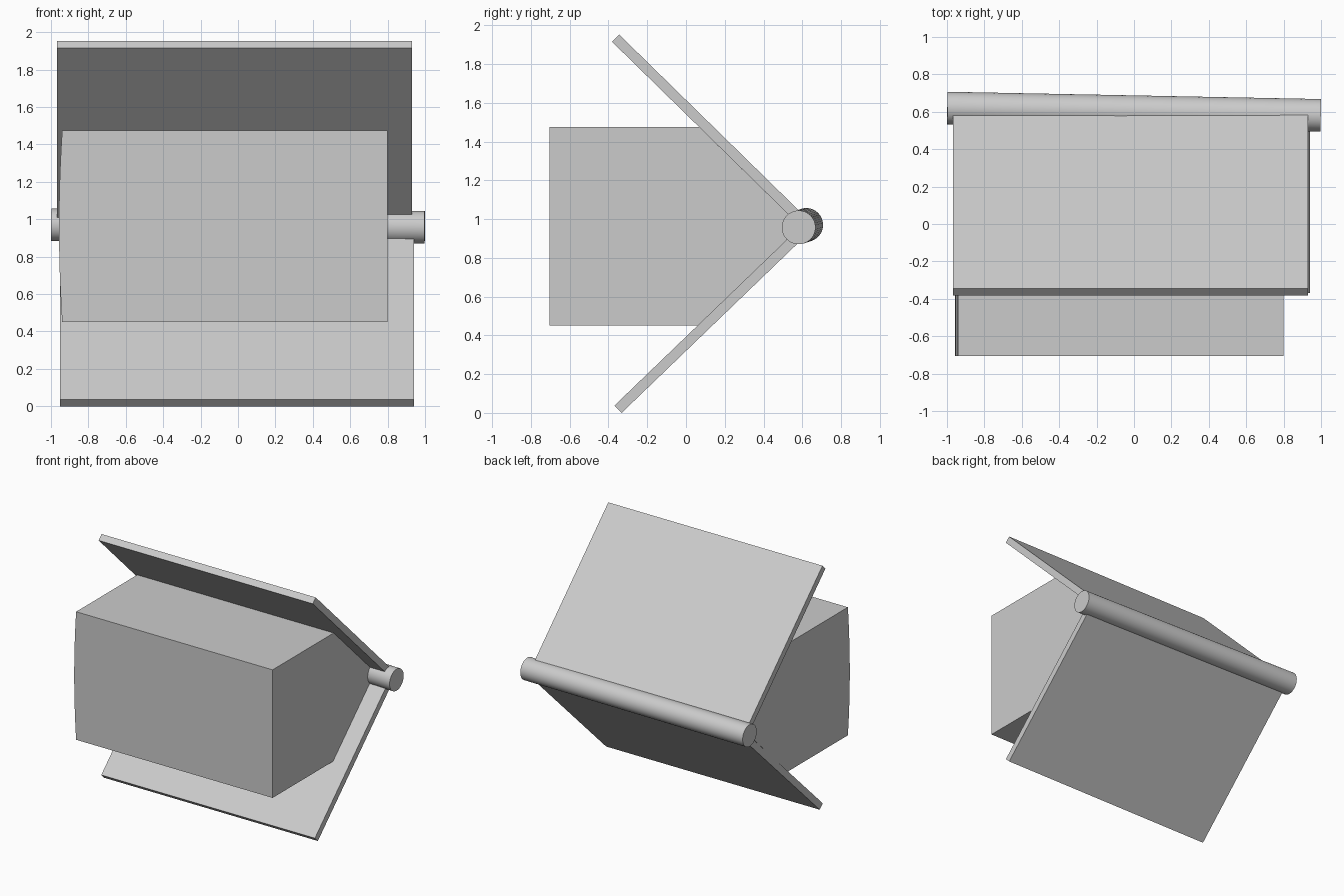
import bpy, bmesh, math
from mathutils import Vector

if "Cube" in bpy.data.objects:
    bpy.data.objects.remove(bpy.data.objects["Cube"])


def finish(name, bm):
    bmesh.ops.recalc_face_normals(bm, faces=bm.faces)
    me = bpy.data.meshes.new(name)
    bm.to_mesh(me)
    bm.free()
    ob = bpy.data.objects.new(name, me)
    bpy.context.collection.objects.link(ob)
    return ob


def prism(points, offset):
    """Flat outline pushed along an offset."""
    bm = bmesh.new()
    face = bm.faces.new([bm.verts.new(p) for p in points])
    ext = bmesh.ops.extrude_face_region(bm, geom=[face], use_keep_orig=True)
    verts = [g for g in ext["geom"] if isinstance(g, bmesh.types.BMVert)]
    bmesh.ops.translate(bm, verts=verts, vec=offset)
    return bm


# covers: thin boards that run into the spine (y, z outlines)
def cover(name, x0, x1, outline):
    finish(name, prism([(x0, y, z) for y, z in outline], (x1 - x0, 0, 0)))


cover("upper_cover", -0.967, 0.93,
      [(-0.382, 1.915), (-0.345, 1.952), (0.60, 1.027), (0.563, 0.99)])
cover("lower_cover", -0.952, 0.94,
      [(-0.37, 0.037), (-0.332, 0.0), (0.60, 0.897), (0.562, 0.934)])

# page block: slightly bowed left end, trimmed to a wedge by the covers
zlo, zhi, n = 0.45, 1.475, 12
outline = [(0.80, -0.705, zlo), (0.80, -0.705, zhi)]
for i in range(n + 1):
    t = 1 - 2 * i / n
    z = (zlo + zhi) / 2 + t * (zhi - zlo) / 2
    outline.append((-0.94 - 0.017 * (1 - t * t), -0.705, z))
bm = prism(outline, (0, 1.5, 0))
for co, no in (((0, -0.382, 1.915), (0, 0.979, 1)),
               ((0, -0.37, 0.037), (0, 0.962, -1))):
    cut = bmesh.ops.bisect_plane(
        bm, geom=bm.verts[:] + bm.edges[:] + bm.faces[:],
        plane_co=co, plane_no=no, clear_outer=True)
    edges = [g for g in cut["geom_cut"] if isinstance(g, bmesh.types.BMEdge)]
    bmesh.ops.contextual_create(bm, geom=edges)
finish("page_block", bm)

# spine rod, slightly skewed
a, b = Vector((-0.998, 0.62, 0.97)), Vector((0.998, 0.581, 0.957))
bpy.ops.mesh.primitive_cylinder_add(
    vertices=48, radius=0.087, depth=(b - a).length, location=(a + b) / 2,
    rotation=(b - a).to_track_quat('Z', 'Y').to_euler())
bpy.context.object.name = "spine_rod"
bpy.ops.object.shade_smooth_by_angle(angle=math.radians(30))
